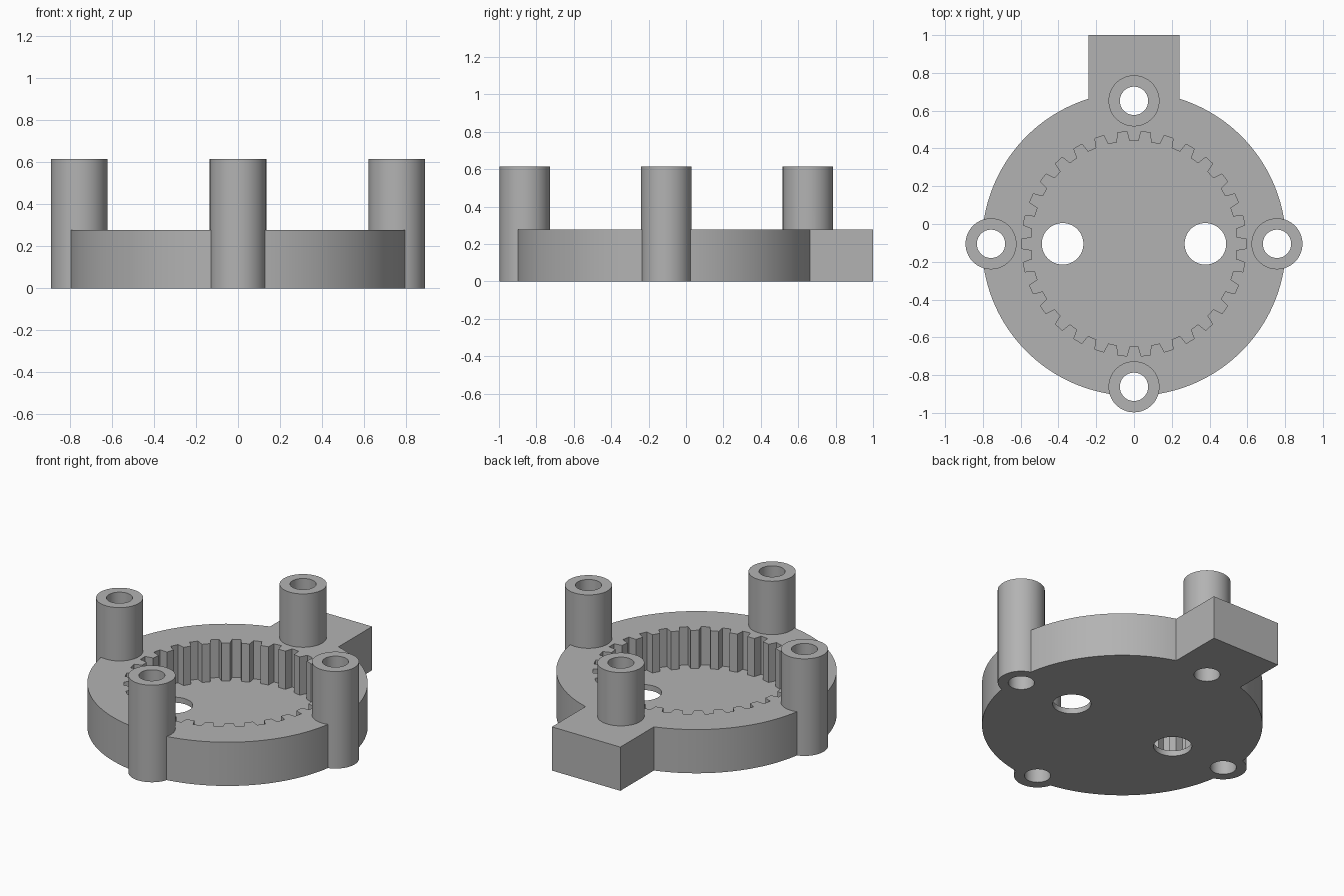
import bpy, bmesh
from math import sin, cos, pi, radians

if "Cube" in bpy.data.objects:
    bpy.data.objects.remove(bpy.data.objects["Cube"])

CY = -0.105                     # centre of the round housing
HEIGHT, FLOOR, POST_TOP = 0.277, 0.035, 0.615
TEETH, ROOT, TIP = 30, 0.595, 0.545
POST_RING, POST_R, BORE_R = 0.757, 0.135, 0.075

grey = bpy.data.materials.new("plain grey")
grey.use_nodes = True
colour = (0.45, 0.45, 0.45, 1)
grey.diffuse_color = colour
grey.node_tree.nodes["Principled BSDF"].inputs["Base Color"].default_value = colour


def prism(name, outline, z0, z1):
    """Extrude a flat outline between two heights."""
    bm = bmesh.new()
    face = bm.faces.new([bm.verts.new((x, y, z0)) for x, y in outline])
    top = bmesh.ops.extrude_face_region(bm, geom=[face])["geom"]
    bmesh.ops.translate(bm, vec=(0, 0, z1 - z0),
                        verts=[v for v in top if isinstance(v, bmesh.types.BMVert)])
    bmesh.ops.recalc_face_normals(bm, faces=bm.faces)
    mesh = bpy.data.meshes.new(name)
    bm.to_mesh(mesh)
    bm.free()
    mesh.materials.append(grey)
    obj = bpy.data.objects.new(name, mesh)
    bpy.context.collection.objects.link(obj)
    return obj


def circle(x, y, r, n=64):
    return [(x + r * cos(2 * pi * i / n), y + r * sin(2 * pi * i / n)) for i in range(n)]


def combine(target, other, operation):
    """Apply a boolean and discard the operand."""
    bpy.context.view_layer.objects.active = target
    mod = target.modifiers.new(operation, "BOOLEAN")
    mod.operation, mod.object, mod.solver = operation, other, "EXACT"
    bpy.ops.object.modifier_apply(modifier=mod.name)
    bpy.data.objects.remove(other)


# Round housing with the square mounting tab at the back
housing = prism("gear_housing", circle(0, CY, 0.805, 160), 0, HEIGHT)
tab = prism("mounting_tab", [(-0.24, 0.5), (0.24, 0.5), (0.24, 1), (-0.24, 1)], 0, HEIGHT)
combine(housing, tab, "UNION")

# Four posts at the quarter points
post_spots = [(POST_RING * cos(k * pi / 2), CY + POST_RING * sin(k * pi / 2)) for k in range(4)]
for x, y in post_spots:
    combine(housing, prism("post", circle(x, y, POST_R), 0, POST_TOP), "UNION")

# Internal ring gear pocket: a tooth tip points inward at the back and front
pitch = 2 * pi / TEETH
tooth = [(-0.30, ROOT), (-0.21, TIP), (0.21, TIP), (0.30, ROOT)]
pocket = []
for i in range(TEETH):
    for offset, r in tooth:
        a = pi / 2 + (i + offset) * pitch
        pocket.append((r * cos(a), CY + r * sin(a)))
combine(housing, prism("gear_pocket", pocket, FLOOR, 1), "DIFFERENCE")

# Post bores and the two floor holes
for x, y in post_spots:
    combine(housing, prism("bore", circle(x, y, BORE_R), -1, 1), "DIFFERENCE")
for x in (-0.378, 0.378):
    combine(housing, prism("floor_hole", circle(x, CY, 0.11), -1, 1), "DIFFERENCE")

# Smooth round walls, crisp edges
bpy.ops.object.select_all(action="DESELECT")
housing.select_set(True)
bpy.context.view_layer.objects.active = housing
bpy.ops.object.shade_smooth_by_angle(angle=radians(25))
